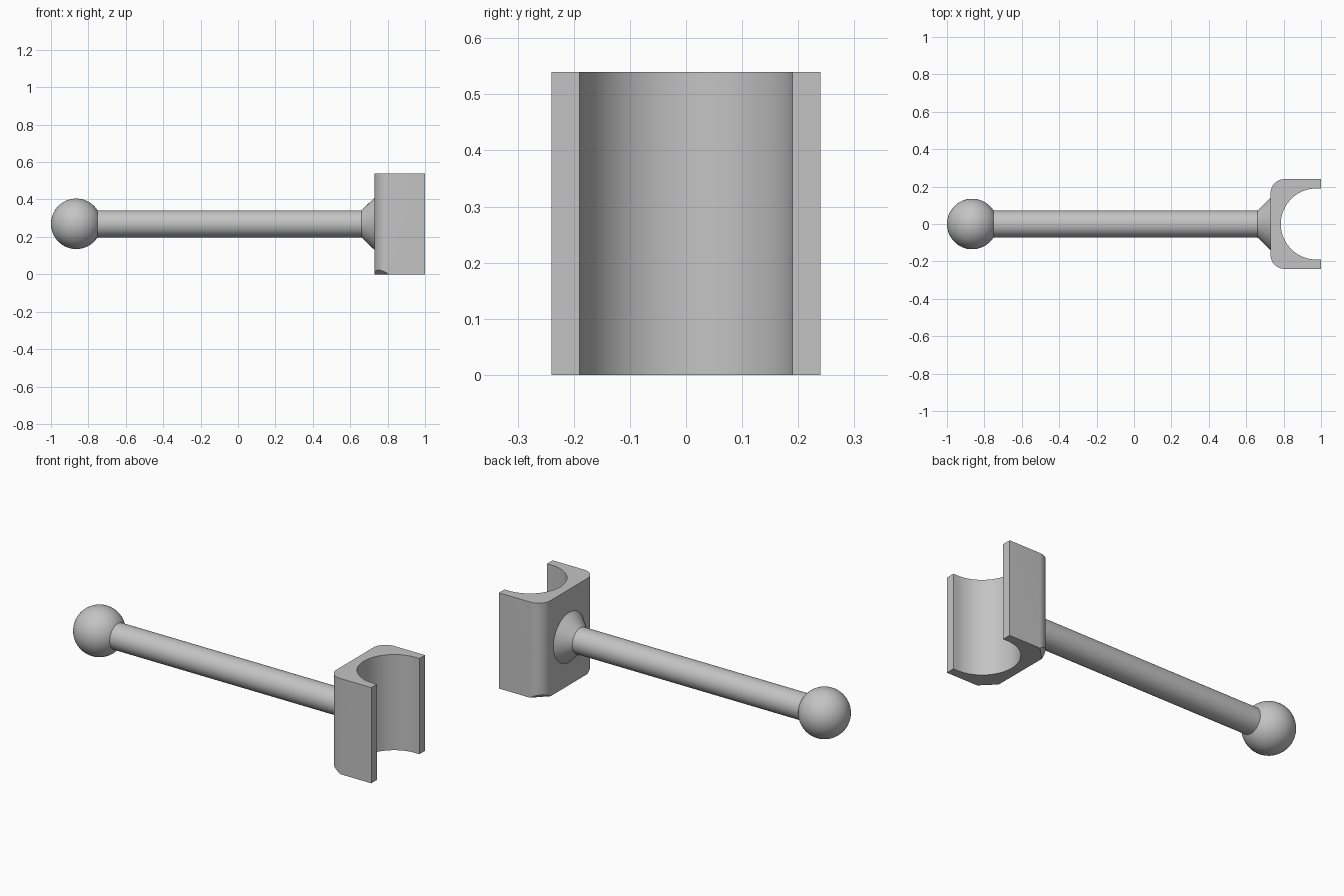
import bpy, bmesh
from math import sin, cos, pi
from mathutils import Vector

if "Cube" in bpy.data.objects:
    bpy.data.objects.remove(bpy.data.objects["Cube"])

AXIS_Z = 0.27
HEIGHT = 0.54
BACK, HALF, CORNER = 0.73, 0.24, 0.075
BORE, BORE_X = 0.19, 0.975

grey = bpy.data.materials.new("plain grey")
grey.use_nodes = True
grey.diffuse_color = (0.55, 0.55, 0.55, 1)
grey.node_tree.nodes["Principled BSDF"].inputs["Base Color"].default_value = grey.diffuse_color


def add_object(name, bm):
    bmesh.ops.recalc_face_normals(bm, faces=bm.faces)
    mesh = bpy.data.meshes.new(name)
    bm.to_mesh(mesh)
    bm.free()
    mesh.materials.append(grey)
    obj = bpy.data.objects.new(name, mesh)
    bpy.context.collection.objects.link(obj)
    bpy.ops.object.select_all(action='DESELECT')
    obj.select_set(True)
    bpy.context.view_layer.objects.active = obj
    bpy.ops.object.shade_smooth_by_angle(angle=pi / 7)
    return obj


def arc(cx, cy, r, start, end, steps):
    angles = [start + (end - start) * i / steps for i in range(steps + 1)]
    return [(cx + r * cos(a), cy + r * sin(a)) for a in angles]


# Ball end
bm = bmesh.new()
bmesh.ops.create_uvsphere(bm, u_segments=64, v_segments=32, radius=0.135)
bmesh.ops.translate(bm, verts=bm.verts, vec=(-0.865, 0, AXIS_Z))
add_object("ball_end", bm)

# Rod with flared collar, turned around the x axis
bm = bmesh.new()
profile = [(-0.80, 0), (-0.80, 0.072), (0.66, 0.072), (BACK, 0.14), (0.75, 0.14), (0.75, 0)]
verts = [bm.verts.new((x, 0, AXIS_Z + r)) for x, r in profile]
edges = [bm.edges.new(pair) for pair in zip(verts, verts[1:])]
bmesh.ops.spin(bm, geom=verts + edges, cent=(0, 0, AXIS_Z), axis=(1, 0, 0),
               angle=2 * pi, steps=64)
bmesh.ops.remove_doubles(bm, verts=bm.verts, dist=0.0001)
add_object("rod_with_collar", bm)

# Open clip: rounded outer corners and a round bore, extruded upwards
bm = bmesh.new()
cx, cy = BACK + CORNER, HALF - CORNER
outline = [(1, HALF)]
outline += arc(cx, cy, CORNER, pi / 2, pi, 12)
outline += arc(cx, -cy, CORNER, pi, 1.5 * pi, 12)
outline += [(1, -HALF), (1, -BORE)]
outline += arc(BORE_X, 0, BORE, 1.5 * pi, pi / 2, 48)
outline += [(1, BORE)]
base = bm.faces.new([bm.verts.new((x, y, 0)) for x, y in outline])
top = bmesh.ops.extrude_face_region(bm, geom=[base])["geom"]
bmesh.ops.translate(bm, verts=[v for v in top if isinstance(v, bmesh.types.BMVert)],
                    vec=(0, 0, HEIGHT))
bmesh.ops.recalc_face_normals(bm, faces=bm.faces)

# Sloping cuts under the two rounded corners
for side in (-1, 1):
    normal = Vector((-1, side, -2 ** 0.5)).normalized()
    cut = bmesh.ops.bisect_plane(bm, geom=bm.verts[:] + bm.edges[:] + bm.faces[:],
                                 plane_co=(BACK, side * cy, 0.0005), plane_no=normal,
                                 clear_outer=True)
    rim = [e for e in cut["geom_cut"] if isinstance(e, bmesh.types.BMEdge)]
    bmesh.ops.holes_fill(bm, edges=rim, sides=0)
add_object("open_clip", bm)
